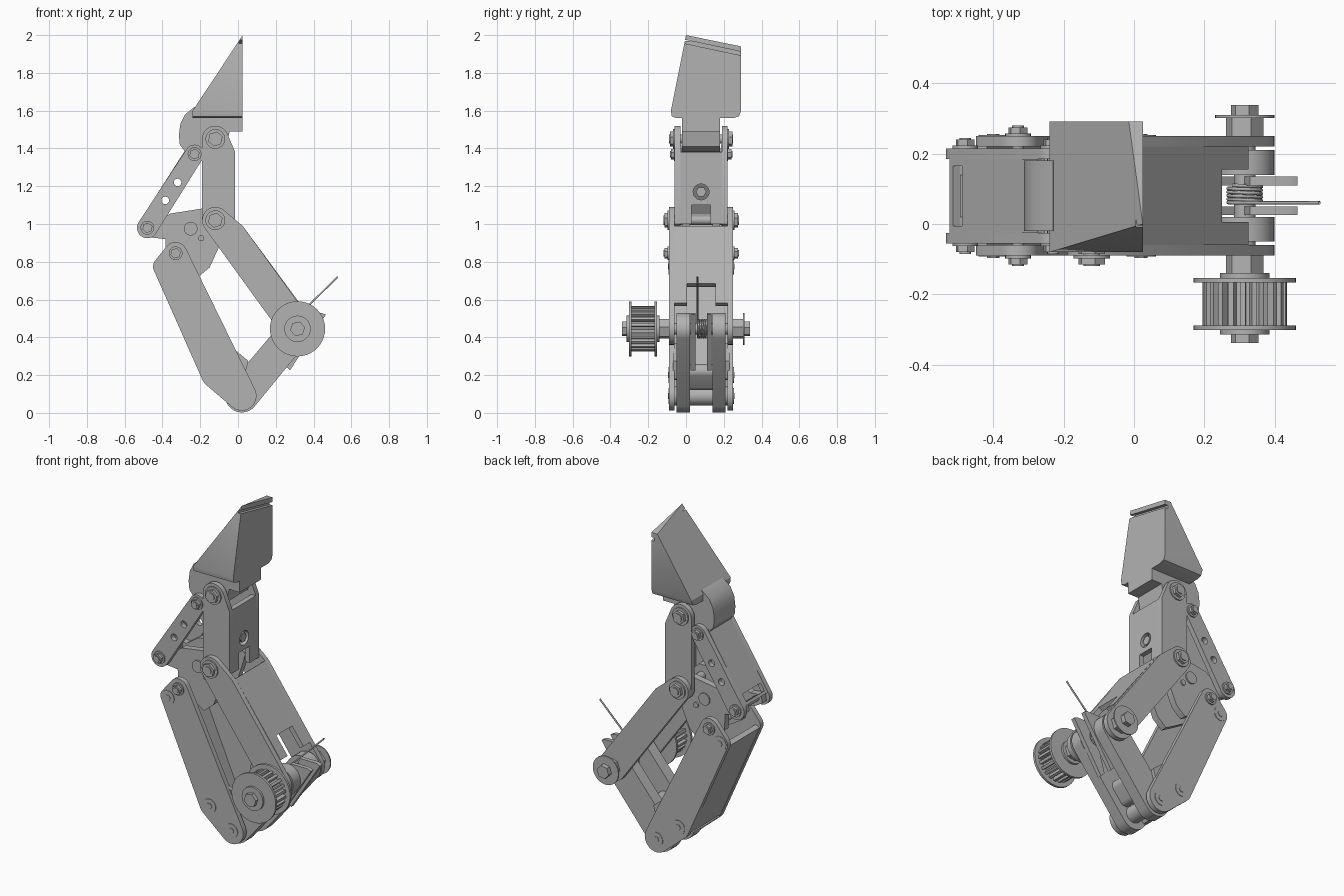
import bpy, bmesh
from math import sin, cos, pi, atan2
from mathutils import Vector

if "Cube" in bpy.data.objects:
    bpy.data.objects.remove(bpy.data.objects["Cube"])

MID = 0.08                       # y of the finger's centre plane
TIP, MIDDLE, REAR = (-0.12, 1.45), (-0.12, 1.02), (-0.48, 0.98)
REAR_TOP, ROCKER, AXLE = (-0.23, 1.37), (-0.33, 0.845), (0.315, 0.445)
FOOT, LOW_SCREW, HIGH_SCREW = (0.02, 0.09), (-0.125, 0.2), (-0.40, 0.775)

metal = bpy.data.materials.new("grey metal")
metal.use_nodes = True
GREY = (0.45, 0.45, 0.45, 1)
metal.diffuse_color = GREY
metal.node_tree.nodes["Principled BSDF"].inputs["Base Color"].default_value = GREY


def prism(name, outline, w0, w1, axis="y"):
    """Extrude a flat outline along y (outline in x, z) or x (outline in y, z)."""
    bm = bmesh.new()
    place = (lambda u, v, w: (u, w, v)) if axis == "y" else (lambda u, v, w: (w, u, v))
    face = bm.faces.new([bm.verts.new(place(u, v, w0)) for u, v in outline])
    moved = bmesh.ops.extrude_face_region(bm, geom=[face])["geom"]
    shift = Vector(place(0, 0, w1 - w0))
    bmesh.ops.translate(bm, vec=shift, verts=[g for g in moved if isinstance(g, bmesh.types.BMVert)])
    bmesh.ops.recalc_face_normals(bm, faces=bm.faces)
    mesh = bpy.data.meshes.new(name)
    bm.to_mesh(mesh)
    bm.free()
    mesh.materials.append(metal)
    obj = bpy.data.objects.new(name, mesh)
    bpy.context.collection.objects.link(obj)
    return obj


def circle(centre, r, n=28, turn=0.0):
    return [(centre[0] + r * cos(turn + 2 * pi * i / n),
             centre[1] + r * sin(turn + 2 * pi * i / n)) for i in range(n)]


def hull(*discs):
    """Convex outline around discs given as (centre, radius)."""
    pts = sorted({p for c, r in discs for p in (circle(c, r) if r else [c])})

    def half(seq):
        out = []
        for p in seq:
            while len(out) > 1 and ((out[-1][0] - out[-2][0]) * (p[1] - out[-2][1])
                                    - (out[-1][1] - out[-2][1]) * (p[0] - out[-2][0])) <= 1e-7:
                out.pop()
            out.append(p)
        return out[:-1]
    return half(pts) + half(pts[::-1])


def pair(name, outline, inner, outer):
    """Two mirrored plates either side of the centre plane."""
    return [prism(name + "_right", outline, MID - outer, MID - inner),
            prism(name + "_left", outline, MID + inner, MID + outer)]


def centred(name, outline, half):
    return prism(name, outline, MID - half, MID + half)


def strip(a, b, off0, off1):
    """Band beside the line a-b, between two sideways offsets."""
    d = Vector((b[0] - a[0], b[1] - a[1])).normalized()
    n = Vector((-d.y, d.x))
    a, b = Vector(a), Vector(b)
    return [tuple(p) for p in (a + n * off0, b + n * off0, b + n * off1, a + n * off1)]


def cut(obj, cutter):
    mod = obj.modifiers.new("cut", "BOOLEAN")
    mod.operation, mod.solver, mod.object = "DIFFERENCE", "EXACT", cutter
    bpy.context.view_layer.update()
    done = obj.evaluated_get(bpy.context.evaluated_depsgraph_get())
    mesh = bpy.data.meshes.new_from_object(done)
    obj.modifiers.clear()
    obj.data = mesh
    bpy.data.objects.remove(cutter)


def bolt(name, at, half, r=0.034):
    centred(name + "_shaft", circle(at, r * 0.6, 16), half + 0.03)
    pair(name + "_washer", circle(at, r * 1.3), half, half + 0.008)
    pair(name + "_head", circle(at, r, 6, 0.3), half + 0.008, half + 0.025)


def flat_screw(name, at, half):
    pair(name + "_rim", circle(at, 0.042), half, half + 0.003)
    pair(name + "_socket", circle(at, 0.018, 6), half + 0.003, half + 0.006)


# Fingertip: side outline, cut by the sloping back, with a nail groove
tip = prism("fingertip", [(-0.08, 1.6), (-0.075, 1.57), (-0.05, 1.56), (0.25, 1.56), (0.28, 1.57),
                          (0.292, 1.6), (0.292, 1.94), (0, 2.0)], -0.24, 0.025, "x")
bm = bmesh.new()
bm.from_mesh(tip.data)
res = bmesh.ops.bisect_plane(bm, geom=bm.verts[:] + bm.edges[:] + bm.faces[:], plane_co=(-0.24, 0, 1.6),
                             plane_no=(-0.4, 0, 0.265), clear_outer=True)
rim = [g for g in res["geom_cut"] if isinstance(g, bmesh.types.BMEdge)]
bmesh.ops.holes_fill(bm, edges=rim)
bmesh.ops.recalc_face_normals(bm, faces=bm.faces)
bm.to_mesh(tip.data)
bm.free()
cut(tip, prism("groove", [(-0.05, 1.985), (0.35, 1.9), (0.35, 1.88), (-0.05, 1.965)], 0.005, 0.05, "x"))

# Knuckle below the fingertip
centred("knuckle", [(-0.23, 1.62), (-0.28, 1.58), (-0.305, 1.53), (-0.313, 1.47), (-0.308, 1.42),
                    (-0.27, 1.37), (-0.22, 1.34), (-0.16, 1.38), (-0.1, 1.385), (-0.06, 1.41),
                    (-0.045, 1.49), (0.025, 1.49), (0.025, 1.57), (-0.2, 1.57)], 0.1)

# Middle segment: channel with front wall, slot and screw
pair("middle_plate", hull((TIP, 0.07), (MIDDLE, 0.07), ((-0.015, 1.38), 0), ((-0.015, 1.0), 0)), 0.11, 0.14)
wall = [(-0.045, 1.1), (-0.015, 1.1), (-0.015, 1.38), (-0.045, 1.38)]
front = centred("middle_front_wall", wall, 0.11)
cut(front, prism("screw_hole", circle((MID, 1.17), 0.042), -0.1, 0.05, "x"))
prism("middle_screw", circle((MID, 1.17), 0.028, 6), -0.08, -0.02, "x")
pair("middle_slot_post", [(-0.045, 1.0), (-0.015, 1.0), (-0.015, 1.1), (-0.045, 1.1)], 0.05, 0.11)
bolt("tip_bolt", TIP, 0.14, 0.04)
bolt("middle_bolt", MIDDLE, 0.17, 0.04)

# Rear link: channel with lightening holes and a slot in its back
for plate in pair("rear_link_plate", hull((REAR_TOP, 0.05), (REAR, 0.055)), 0.105, 0.135):
    for hole in ((-0.32, 1.22), (-0.385, 1.125)):
        cut(plate, centred("hole", circle(hole, 0.02), 0.3))
back = centred("rear_link_back", strip(REAR_TOP, REAR, -0.053, -0.028), 0.105)
cut(back, centred("slot", strip((-0.445, 1.035), (-0.47, 0.995), -0.1, 0), 0.085))
bolt("rear_top_bolt", REAR_TOP, 0.135, 0.028)
bolt("rear_bolt", REAR, 0.135, 0.028)

# Rocker joining the links
pair("rocker", [(-0.36, 1.055), (-0.17, 1.085), (-0.1, 1.085), (-0.05, 1.04), (-0.07, 0.97),
                (-0.1, 0.88), (-0.15, 0.77), (-0.21, 0.72), (-0.28, 0.76), (-0.38, 0.82),
                (-0.385, 0.92), (-0.47, 0.93), (-0.52, 0.96), (-0.51, 1.01), (-0.44, 1.0)], 0.06, 0.1)
pair("rocker_screw", circle((-0.25, 0.975), 0.036), 0.1, 0.108)
pair("rocker_pin", circle((-0.195, 0.925), 0.016, 16), 0.1, 0.108)
bolt("rocker_bolt", ROCKER, 0.17, 0.028)

# Lower rear link: channel with a closed back
pair("lower_link_plate", hull((HIGH_SCREW, 0.05), (ROCKER, 0.06), (LOW_SCREW, 0.068), (FOOT, 0.078)), 0.14, 0.17)
centred("lower_link_back", strip((-0.385, 0.79), LOW_SCREW, -0.066, -0.036), 0.14)
centred("lower_link_heel", strip(LOW_SCREW, (-0.01, 0.11), -0.066, -0.036), 0.14)
pair("lower_link_gusset", [(-0.06, 0.37), (0.055, 0.275), (0.03, 0.18), (-0.08, 0.2)], 0.13, 0.15)
for label, spot in (("high_screw", HIGH_SCREW), ("low_screw", LOW_SCREW), ("foot_screw", FOOT)):
    flat_screw(label, spot, 0.17)

# Proximal segment: channel with a notched cover
pair("proximal_plate", hull((MIDDLE, 0.07), ((0.025, 0.99), 0), (AXLE, 0.085)), 0.14, 0.17)
top_corner, low_corner, ear_end = (0.025, 0.99), (0.25, 0.685), (0.325, 0.583)
centred("proximal_cover", strip(top_corner, low_corner, 0, -0.03), 0.14)
pair("proximal_cover_ear", strip(low_corner, ear_end, 0, -0.03), 0.075, 0.14)

# Base: twin bars, thin blades and spacers
pair("base_bar", hull((AXLE, 0.085), (FOOT, 0.088)), 0.06, 0.13)
pair("base_blade", [(0.25, 0.25), (0.275, 0.225), (0.465, 0.52), (0.44, 0.53), (0.33, 0.53)], 0.03, 0.055)
centred("base_spacer", hull(((0.08, 0.16), 0.04), ((0.13, 0.22), 0.04)), 0.06)
centred("foot_spacer", circle(FOOT, 0.05), 0.14)

# Axle with nuts and end washer
prism("axle", circle(AXLE, 0.03), -0.335, 0.335)
pair("axle_nut", circle(AXLE, 0.055, 6, 0.2), 0.17, 0.222)
prism("end_washer", circle(AXLE, 0.085), 0.302, 0.31)
prism("end_nut", circle(AXLE, 0.04, 6, 0.2), 0.31, 0.338)
prism("pulley_nut", circle(AXLE, 0.04, 6, 0.2), -0.338, -0.3)
prism("pulley_hub", circle(AXLE, 0.07), -0.315, -0.14)

# Toothed pulley between two flanges
teeth = []
for i in range(22):
    for step, r in ((0.0, 0.098), (0.35, 0.098), (0.45, 0.12), (0.9, 0.12)):
        ang = 2 * pi * (i + step) / 22
        teeth.append((AXLE[0] + r * cos(ang), AXLE[1] + r * sin(ang)))
prism("pulley_teeth", teeth, -0.29, -0.165)
for label, y in (("inner", -0.167), ("outer", -0.302)):
    prism("pulley_flange_" + label, circle(AXLE, 0.146, 40), y, y + 0.014)

# Spring coil with a straight tail
coil = bpy.data.curves.new("return_spring", "CURVE")
coil.dimensions, coil.bevel_depth, coil.bevel_resolution = "3D", 0.005, 1
coil.materials.append(metal)
turns, per = 5, 20
path = []
for i in range(turns * per + 1):
    ang = 0.75 * pi + 2 * pi * (turns * per - i) / per
    path.append((AXLE[0] + 0.048 * cos(ang), 0.11 - 0.05 * i / (turns * per), AXLE[1] + 0.048 * sin(ang)))
path.append((0.528, 0.06, 0.72))
spline = coil.splines.new("POLY")
spline.points.add(len(path) - 1)
for point, co in zip(spline.points, path):
    point.co = (*co, 1)
bpy.context.collection.objects.link(bpy.data.objects.new("return_spring", coil))

# Smooth round parts, keep edges sharp
bpy.ops.object.select_all(action="DESELECT")
for obj in bpy.context.collection.objects:
    if obj.type == "MESH":
        obj.select_set(True)
        bpy.context.view_layer.objects.active = obj
bpy.ops.object.shade_smooth_by_angle(angle=0.5)
